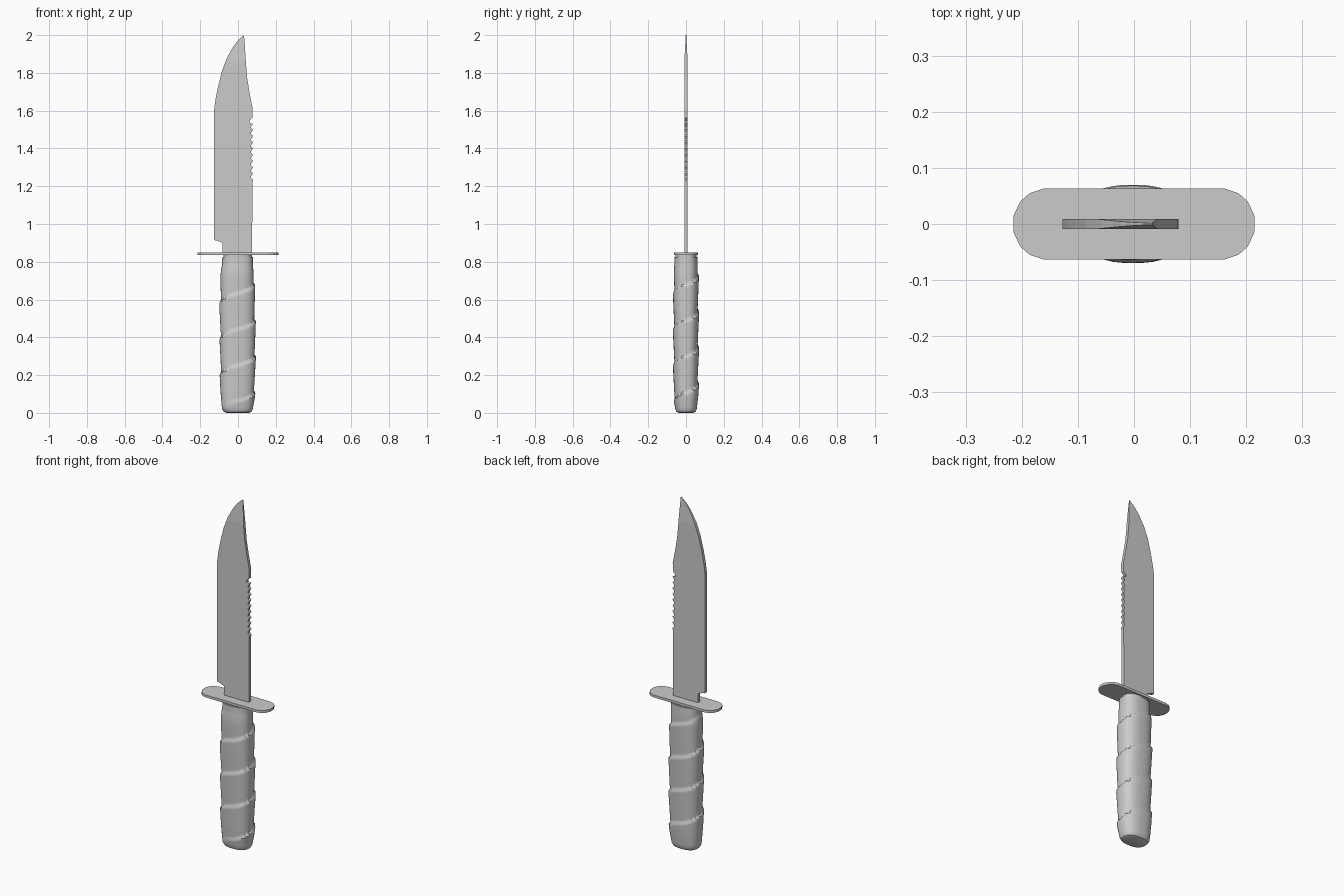
import bpy, bmesh, math

if "Cube" in bpy.data.objects:
    bpy.data.objects.remove(bpy.data.objects["Cube"])


def finish(bm, name, smooth=None):
    bmesh.ops.recalc_face_normals(bm, faces=bm.faces)
    me = bpy.data.meshes.new(name)
    bm.to_mesh(me)
    bm.free()
    ob = bpy.data.objects.new(name, me)
    bpy.context.collection.objects.link(ob)
    if smooth:
        bpy.ops.object.select_all(action='DESELECT')
        ob.select_set(True)
        bpy.context.view_layer.objects.active = ob
        bpy.ops.object.shade_smooth_by_angle(angle=math.radians(smooth))
    return ob


def extrude(points, direction):
    bm = bmesh.new()
    face = bm.faces.new([bm.verts.new(p) for p in points])
    ret = bmesh.ops.extrude_face_region(bm, geom=[face])
    verts = [g for g in ret['geom'] if isinstance(g, bmesh.types.BMVert)]
    bmesh.ops.translate(bm, verts=verts, vec=direction)
    return bm


def interp(table, z):
    for a, b in zip(table, table[1:]):
        if z <= b[0]:
            t = (z - a[0]) / (b[0] - a[0])
            return [p + (q - p) * t for p, q in zip(a[1:], b[1:])]
    return list(table[-1][1:])


# Clip-point blade with saw teeth on the spine
T = 0.009
outline = [(-0.083, 0.84), (0.075, 0.84), (0.076, 1.22)]
for i in range(9):
    z = 1.235 + i * 0.033
    outline += [(0.080, z), (0.070, z + 0.009), (0.070, z + 0.018)]
outline += [(0.080, 1.53), (0.060, 1.535), (0.060, 1.545), (0.077, 1.562),
            (0.078, 1.61), (0.062, 1.69), (0.049, 1.77), (0.042, 1.85),
            (0.037, 1.93), (0.032, 2.0), (0.002, 1.974), (-0.025, 1.94),
            (-0.058, 1.88), (-0.085, 1.81), (-0.105, 1.73), (-0.119, 1.66),
            (-0.127, 1.60), (-0.127, 0.915), (-0.11, 0.912), (-0.083, 0.90)]
bm = extrude([(x, -T, z) for x, z in outline], (0, 2 * T, 0))
for cut in (1.22, 1.57, 1.86):
    bmesh.ops.bisect_plane(bm, geom=bm.verts[:] + bm.edges[:] + bm.faces[:],
                           plane_co=(0, 0, cut), plane_no=(0, 0, 1))
for v in bm.verts:
    if v.co.z > 1.86:
        v.co.y *= 1 - 0.85 * (v.co.z - 1.86) / 0.14
finish(bm, "blade")

# Guard plate with faceted round ends
quarter = [(0.215, 0.014), (0.203, 0.040), (0.186, 0.055), (0.162, 0.063)]
ring = quarter + [(-x, y) for x, y in reversed(quarter)]
ring += [(-x, -y) for x, y in ring]
finish(extrude([(x, y, 0.835) for x, y in ring], (0, 0, 0.014)), "guard")

# Grip: oval loft with a stepped spiral wrap
# z, centre x, half width x, half depth y
sections = [(0.0, 0, 0.060, 0.038), (0.005, -0.002, 0.072, 0.050),
            (0.02, -0.003, 0.081, 0.057), (0.05, -0.003, 0.085, 0.060),
            (0.12, -0.002, 0.088, 0.062), (0.35, -0.001, 0.090, 0.063),
            (0.55, -0.003, 0.090, 0.063), (0.70, -0.003, 0.086, 0.062),
            (0.78, -0.003, 0.082, 0.061), (0.825, -0.002, 0.081, 0.060),
            (0.826, -0.002, 0.076, 0.055), (0.838, -0.002, 0.076, 0.055)]
zs = [0, 0.005, 0.012, 0.02, 0.035] + [0.05 + i * 0.01 for i in range(77)]
zs += [0.825, 0.826, 0.838]
N, PITCH = 40, 0.19
bm = bmesh.new()
rows = []
for z in zs:
    cx, a, b = interp(sections, z)
    row = []
    for i in range(N):
        th = 2 * math.pi * i / N
        step = ((z - 0.11) / PITCH - i / N) % 1.0
        fade = max(0, min(1, (z - 0.03) / 0.05, (0.79 - z) / 0.06))
        d = fade * (step * 0.009 - 0.002)
        c, s = math.cos(th), math.sin(th)
        sx = math.copysign(abs(c) ** 0.8, c)
        sy = math.copysign(abs(s) ** 0.8, s)
        row.append(bm.verts.new((cx + (a + d) * sx, (b + d) * sy, z)))
    rows.append(row)
for r0, r1 in zip(rows, rows[1:]):
    for i in range(N):
        j = (i + 1) % N
        bm.faces.new((r0[i], r0[j], r1[j], r1[i]))
bm.faces.new(rows[0])
bm.faces.new(rows[-1])
finish(bm, "grip", 35)
